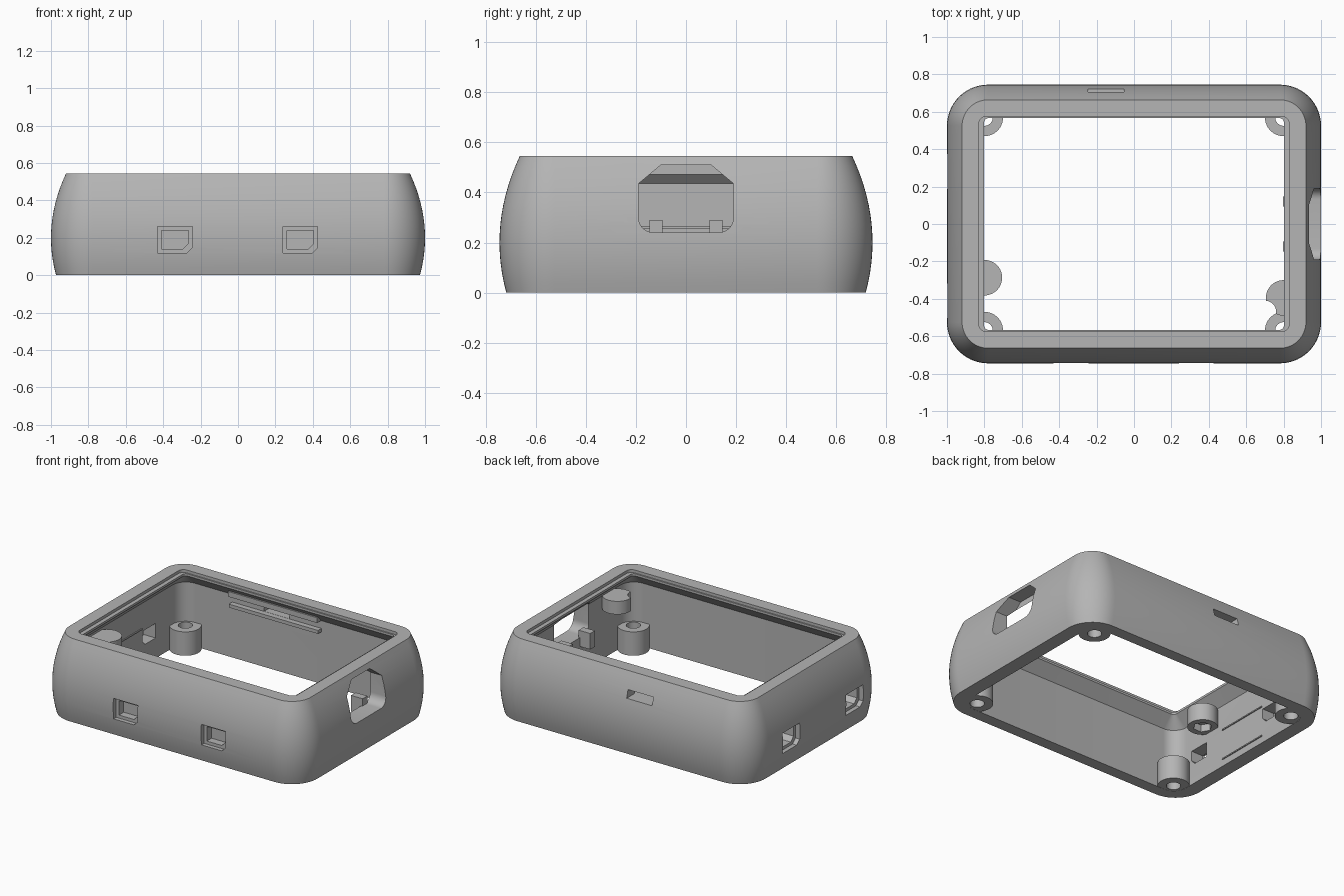
import bpy, bmesh, math

old = bpy.data.objects.get("Cube")
if old:
    bpy.data.objects.remove(old, do_unlink=True)

grey = bpy.data.materials.new("matte_grey")
grey.use_nodes = True
tone = (0.46, 0.46, 0.46, 1)
grey.diffuse_color = tone
grey.node_tree.nodes["Principled BSDF"].inputs["Base Color"].default_value = tone

H = 0.545  # case height


def finish(name, bm):
    bmesh.ops.recalc_face_normals(bm, faces=bm.faces)
    mesh = bpy.data.meshes.new(name)
    bm.to_mesh(mesh)
    bm.free()
    mesh.materials.append(grey)
    ob = bpy.data.objects.new(name, mesh)
    bpy.context.collection.objects.link(ob)
    return ob


def rounded(hx, hy, r, n=14):
    """Outline of a rectangle with round corners."""
    pts = []
    for k, (sx, sy) in enumerate([(1, 1), (-1, 1), (-1, -1), (1, -1)]):
        for i in range(n + 1):
            a = math.pi / 2 * (k + i / n)
            pts.append((sx * (hx - r) + r * math.cos(a), sy * (hy - r) + r * math.sin(a)))
    return pts


def loft(name, rings):
    """Skin a closed loop of outlines: (half x, half y, radius, z)."""
    bm = bmesh.new()
    loops = [[bm.verts.new((x, y, z)) for x, y in rounded(hx, hy, r)] for hx, hy, r, z in rings]
    for a, b in zip(loops, loops[1:] + loops[:1]):
        for i in range(len(a)):
            j = (i + 1) % len(a)
            bm.faces.new((a[i], a[j], b[j], b[i]))
    bmesh.ops.remove_doubles(bm, verts=bm.verts, dist=1e-5)
    return finish(name, bm)


def prism(name, pts, axis, lo, hi):
    """Extrude a 2D outline along an axis."""
    place = {"x": lambda u, v, d: (d, u, v), "y": lambda u, v, d: (u, d, v),
             "z": lambda u, v, d: (u, v, d)}[axis]
    bm = bmesh.new()
    a, b = [[bm.verts.new(place(u, v, d)) for u, v in pts] for d in (lo, hi)]
    bm.faces.new(a)
    bm.faces.new(b)
    for i in range(len(a)):
        j = (i + 1) % len(a)
        bm.faces.new((a[i], a[j], b[j], b[i]))
    return finish(name, bm)


def rect(u, v, w, h):
    return [(u - w, v - h), (u + w, v - h), (u + w, v + h), (u - w, v + h)]


def circle(cx, cy, r, n=40):
    return [(cx + r * math.cos(i * math.tau / n), cy + r * math.sin(i * math.tau / n)) for i in range(n)]


def cut(ob, cutters):
    """Subtract cutters, bake the result and remove them."""
    for c in cutters:
        c.hide_render = True
        m = ob.modifiers.new("cut", "BOOLEAN")
        m.operation, m.solver, m.object = "DIFFERENCE", "EXACT", c
    graph = bpy.context.evaluated_depsgraph_get()
    graph.update()
    mesh = bpy.data.meshes.new_from_object(ob.evaluated_get(graph))
    ob.modifiers.clear()
    ob.data = mesh
    for c in cutters:
        bpy.data.objects.remove(c, do_unlink=True)


def smooth(ob):
    bpy.ops.object.select_all(action="DESELECT")
    ob.select_set(True)
    bpy.context.view_layer.objects.active = ob
    bpy.ops.object.shade_smooth_by_angle(angle=math.radians(25))


# Shell: bulged outside, stepped screen opening, chamfer, inner wall
rings = []
for i in range(15):
    z = H * i / 14
    d = -0.68 * (z - 0.2) ** 2
    rings.append((1 + d, 0.745 + d, 0.22 + d, z))
rings += [(0.83, 0.575, 0.04, H), (0.83, 0.575, 0.04, 0.525),
          (0.802, 0.566, 0.025, 0.525), (0.802, 0.566, 0.025, 0.51),
          (0.875, 0.637, 0.1, 0.435), (0.875, 0.637, 0.1, 0)]
shell = loft("case_shell", rings)

# Cable opening in the +x wall
r = 0.06
opening = [(-0.1, 0.51), (-0.19, 0.435)]
opening += [(-0.13 + r * math.cos(a), 0.3 + r * math.sin(a))
            for a in [math.pi * (1 + i / 16) for i in range(9)]]
opening += [(-y, z) for y, z in reversed(opening)]
cutters = [prism("opening_cutter", opening, "x", 0.84, 1.1)]


# Ports: shallow recess with a smaller pocket, one corner clipped
def port(u, v, w, h, c, side):
    return [(u - side * w, v - h), (u + side * (w - c), v - h), (u + side * w, v - h + c),
            (u + side * w, v + h), (u - side * w, v + h)]


for x in (-0.337, 0.333):
    cutters.append(prism("port_recess", port(x, 0.19, 0.093, 0.071, 0.03, 1), "y", -0.8, -0.712))
    cutters.append(prism("port_pocket", port(x, 0.19, 0.072, 0.05, 0.03, 1), "y", -0.75, -0.66))
for y in (0.28, -0.41):
    cutters.append(prism("port_recess", port(y, 0.19, 0.093, 0.071, 0.03, -1), "x", -1.1, -0.965))
    cutters.append(prism("port_hole", port(y, 0.19, 0.072, 0.05, 0.03, -1), "x", -1, -0.85))

# Card slot in the back wall
cutters.append(prism("slot_cutter", rect(-0.15, 0.41, 0.097, 0.027), "y", 0.6, 0.8))
cut(shell, cutters)
smooth(shell)

# Screw bosses in the corners
for sx, xn in ((-1, "right"), (1, "left")):
    for sy, yn in ((-1, "front"), (1, "back")):
        boss = loft(f"screw_boss_{yn}_{xn}", [(0.1, 0.1, 0.1, 0.001), (0.1, 0.1, 0.1, 0.165),
                                             (0.045, 0.045, 0.045, 0.165), (0.045, 0.045, 0.045, 0.001)])
        boss.location = (sx * 0.8, sy * 0.57, 0)
        smooth(boss)

# Side standoffs with a hexagonal nut pocket underneath
for name, x, y, lo, hi in (("standoff_right", -0.8, -0.287, 0.3, 0.42),
                           ("standoff_left", 0.8, -0.395, 0.35, 0.44)):
    post = prism(name, circle(x, y, 0.095), "z", lo, hi)
    tools = [prism("nut_cutter", circle(x, y, 0.06, 6), "z", lo - 0.05, lo + 0.05)]
    if x > 0:  # clearance for the screw below
        tools.append(prism("screw_clearance", circle(0.7, -0.47, 0.06), "z", lo - 0.1, hi + 0.1))
    cut(post, tools)
    smooth(post)

# Small board stops beside the cable opening
for y, name in ((-0.12, "front"), (0.12, "back")):
    prism(f"board_stop_{name}", rect(0.84, y, 0.044, 0.026), "z", 0.18, 0.29)

# Rails around the card slot
prism("card_rail_upper", rect(-0.15, 0.455, 0.34, 0.018), "y", 0.59, 0.65)
prism("card_rail_lower", rect(-0.15, 0.37, 0.34, 0.012), "y", 0.6, 0.65)

# Thin ribs on the -x inner wall
for z, name in ((0.26, "upper"), (0.05, "lower")):
    prism(f"wall_rib_{name}", rect(0.01, z, 0.19, 0.004), "x", -0.885, -0.868)
